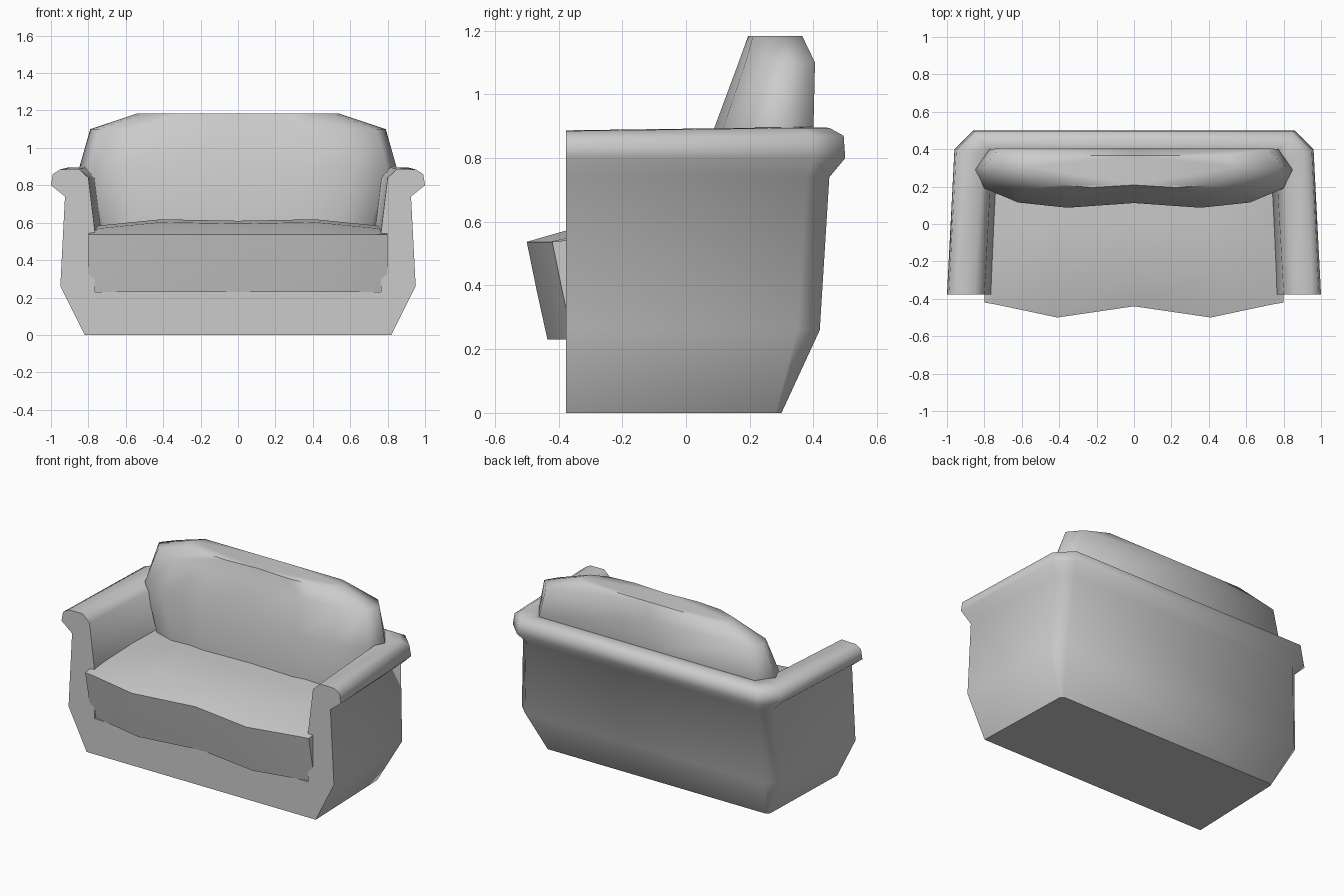
import bpy, bmesh, math

if "Cube" in bpy.data.objects:
    bpy.data.objects.remove(bpy.data.objects["Cube"])


def finish(name, bm, angle):
    bmesh.ops.recalc_face_normals(bm, faces=bm.faces)
    mesh = bpy.data.meshes.new(name)
    bm.to_mesh(mesh)
    bm.free()
    ob = bpy.data.objects.new(name, mesh)
    bpy.context.collection.objects.link(ob)
    bpy.ops.object.select_all(action='DESELECT')
    ob.select_set(True)
    bpy.context.view_layer.objects.active = ob
    bpy.ops.object.shade_smooth_by_angle(angle=math.radians(angle))
    return ob


def loft(rings, closed):
    """Bridge successive point rings with quads and cap the first and last ring."""
    bm = bmesh.new()
    vs = [[bm.verts.new(p) for p in r] for r in rings]
    n = len(vs[0])
    for a, b in zip(vs, vs[1:]):
        for i in range(n if closed else n - 1):
            j = (i + 1) % n
            bm.faces.new((a[i], a[j], b[j], b[i]))
    bm.faces.new(vs[0])
    bm.faces.new(vs[-1])
    return bm, vs


# Frame: arms, back and base as one U-shaped sweep
# rows: front x, back x, back y, corner chamfer, z
rows = [
    (.82, .80, .30, .02, 0), (.95, .93, .42, .07, .26), (.925, .90, .45, .07, .74),
    (1.0, .96, .50, .10, .80), (.99, .95, .495, .10, .87), (.95, .91, .45, .08, .895),
    (.85, .81, .39, .04, .897), (.80, .76, .36, .03, .84), (.765, .73, .33, .03, .55),
    (.765, .73, .33, .03, .23),
]
rings = []
for xf, xb, yb, c, z in rows:
    half = [(xf, -.376, z - (.01 if z > .85 else 0)), (xb, yb - c, z), (xb - c, yb, z)]
    rings.append([(-x, y, h) for x, y, h in half] + half[::-1])
bm, vs = loft(rings, False)
bm.faces.new([r[0] for r in vs] + [r[-1] for r in reversed(vs)])  # flat front
finish("sofa_frame", bm, 60)

# Seat cushion: side sections lofted across the width
# stations: x, front y, top z
half = [(.80, -.42, .568), (.74, -.43, .585), (.41, -.50, .618)]
stations = [(-x, y, t) for x, y, t in half] + [(0, -.44, .61)] + half[::-1]
rings = []
for x, yf, top in stations:
    rings.append([(x, yf + .065, .23), (x, yf + .03, .39), (x, yf, .537),
                  (x, -.27, top - .015), (x, .0, top), (x, .31, top), (x, .31, .23)])
bm, vs = loft(rings, True)
finish("seat_cushion", bm, 60)

# Back cushion: horizontal outlines lofted upwards
# outline: fraction of half width, fraction of depth
outline = [(0, .08), (.42, 0), (.73, .09), (.94, .33), (1, .65), (.91, 1), (0, 1)]
levels = [(.745, .09, .38, .55), (.85, .087, .40, .89),
          (.79, .165, .405, 1.10), (.54, .195, .365, 1.183)]
rings = []
for w, yf, yb, z in levels:
    right = [(fx * w, yf + fy * (yb - yf), z) for fx, fy in outline]
    rings.append(right + [(-x, y, h) for x, y, h in right[-2:0:-1]])
bm, vs = loft(rings, True)
finish("back_cushion", bm, 60)
